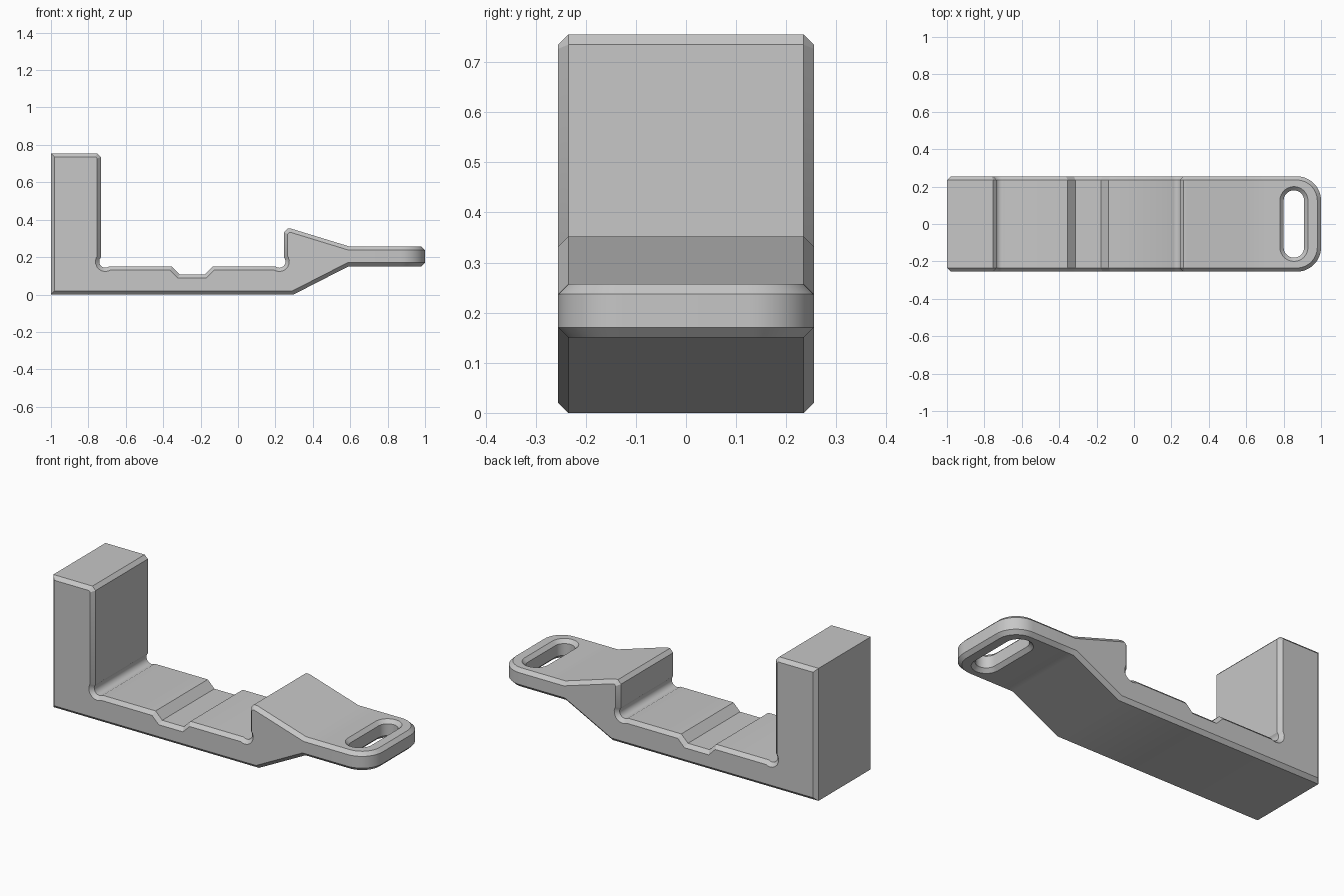
import bpy, bmesh, math
from mathutils import Vector

if "Cube" in bpy.data.objects:
    bpy.data.objects.remove(bpy.data.objects["Cube"])

C = 0.02        # chamfer width
HALF = 0.255    # half of the overall depth
JOIN = 0.70     # x where the bracket body meets the slotted tab


def arc(cx, cy, r, a0, a1, n):
    """Points on an arc, angles in degrees."""
    angles = [math.radians(a0 + (a1 - a0) * i / n) for i in range(n + 1)]
    return [(cx + r * math.cos(a), cy + r * math.sin(a)) for a in angles]


def inset(path, d):
    """Mitred inward offset of an open counterclockwise path."""
    pts = [Vector(p) for p in path]
    out = []
    for i, p in enumerate(pts):
        dirs = []
        if i > 0:
            dirs.append((p - pts[i - 1]).normalized())
        if i < len(pts) - 1:
            dirs.append((pts[i + 1] - p).normalized())
        normals = [Vector((-t.y, t.x)) for t in dirs]
        m = sum(normals, Vector((0, 0))).normalized()
        out.append(p + m * (d / max(m.dot(normals[0]), 0.3)))
    return out


def bridge(bm, a, b, closed):
    n = len(a)
    for i in range(n if closed else n - 1):
        j = (i + 1) % n
        bm.faces.new((a[i], a[j], b[j], b[i]))


bm = bmesh.new()

# Side profile: tab top, horn, cradle floor with corner reliefs, tower, base
profile = [(JOIN, 0.257), (0.595, 0.257), (0.285, 0.352), (0.265, 0.352), (0.245, 0.332)]
profile += arc(0.221, 0.176, 0.033, 43.3, -128, 9)
profile += [(-0.135, 0.15), (-0.177, 0.108), (-0.313, 0.108), (-0.355, 0.15)]
profile += arc(-0.709, 0.176, 0.033, -52, -223.3, 9)
profile += [(-0.733, 0.735), (-0.753, 0.755), (-1, 0.755), (-1, 0), (0.297, 0),
            (0.59, 0.15), (JOIN, 0.15)]
small = inset(profile, C)

# Body: profile swept across the depth with chamfered sides
rows = []
for y, path in ((-HALF, small), (C - HALF, profile), (HALF - C, profile), (HALF, small)):
    rows.append([bm.verts.new((p[0], y, p[1])) for p in path])
for a, b in zip(rows, rows[1:]):
    bridge(bm, a, b, False)

# Flat sides of the body
for row, ny in ((rows[0], -1), (rows[-1], 1)):
    bm.edges.new((row[0], row[-1]))
    edges = [bm.edges.get((row[i - 1], row[i])) for i in range(len(row))]
    bmesh.ops.triangle_fill(bm, use_beauty=True, edges=edges, normal=(0, ny, 0))


def tab_plan(r):
    y = 0.125 + r
    return ([(JOIN, -y)] + arc(0.87, -0.125, r, -90, 0, 12)
            + arc(0.87, 0.125, r, 0, 90, 12) + [(JOIN, y)])


def slot_plan(r):
    return arc(0.855, 0.125, r, 0, 180, 16) + arc(0.855, -0.125, r, 180, 360, 16)[:-1] \
        + [(0.855 + r, -0.125)]


# Tab: rounded end and slot, both chamfered above and below
outer, hole = [], []
for z, r_out, r_slot in ((0.15, 0.11, 0.075), (0.17, 0.13, 0.055),
                         (0.237, 0.13, 0.055), (0.257, 0.11, 0.075)):
    outer.append([bm.verts.new((x, y, z)) for x, y in tab_plan(r_out)])
    hole.append([bm.verts.new((x, y, z)) for x, y in slot_plan(r_slot)])
for k in range(3):
    bridge(bm, outer[k], outer[k + 1], False)
    bridge(bm, hole[k], hole[k + 1], True)
for k, nz in ((0, -1), (3, 1)):
    bm.edges.new((outer[k][0], outer[k][-1]))
    edges = []
    for loop in (outer[k], hole[k]):
        edges += [bm.edges.get((loop[i - 1], loop[i])) for i in range(len(loop))]
    bmesh.ops.triangle_fill(bm, use_beauty=True, edges=edges, normal=(0, 0, nz))

# Weld the tab to the body
bmesh.ops.remove_doubles(bm, verts=bm.verts, dist=0.0005)
bmesh.ops.recalc_face_normals(bm, faces=bm.faces)

mesh = bpy.data.meshes.new("bracket")
bm.to_mesh(mesh)
bm.free()
bracket = bpy.data.objects.new("bracket", mesh)
bpy.context.collection.objects.link(bracket)

grey = bpy.data.materials.new("plain grey")
grey.diffuse_color = (0.57, 0.57, 0.57, 1)
grey.use_nodes = True
grey.node_tree.nodes["Principled BSDF"].inputs["Base Color"].default_value = grey.diffuse_color
mesh.materials.append(grey)

bpy.context.view_layer.objects.active = bracket
bracket.select_set(True)
bpy.ops.object.shade_smooth_by_angle(angle=math.radians(30))
